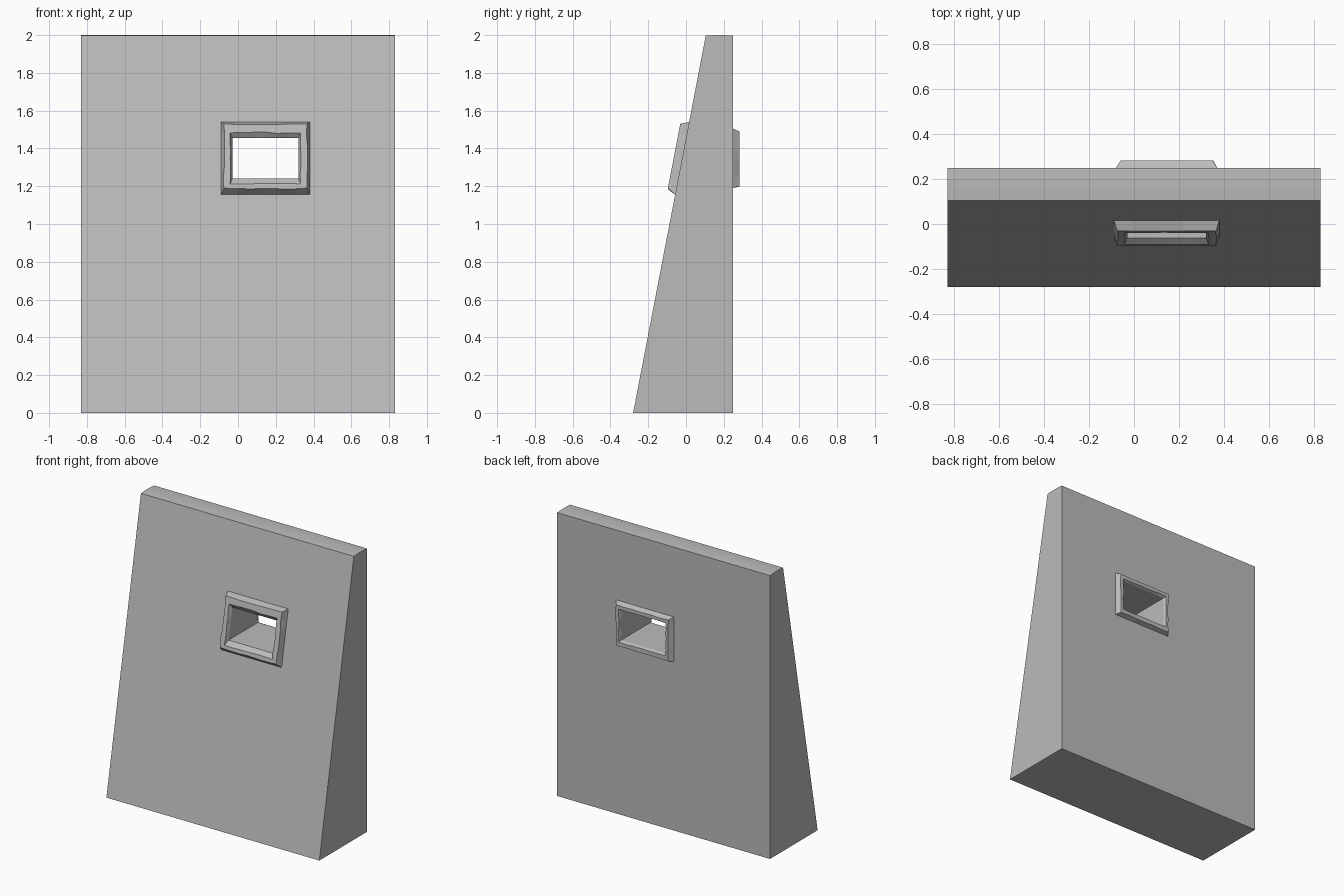
import bpy
import bmesh
import random

cube = bpy.data.objects.get("Cube")
if cube:
    bpy.data.objects.remove(cube, do_unlink=True)

random.seed(4)
SIDE_STEPS = 6

stone = bpy.data.materials.new("grey_stone")
stone.use_nodes = True
GREY = (0.5, 0.5, 0.5, 1)
stone.diffuse_color = GREY
stone.node_tree.nodes["Principled BSDF"].inputs["Base Color"].default_value = GREY


def front_y(depth):
    # Leaning front plane, pushed outward by depth
    return lambda z: -0.28 + 0.1925 * z - depth


def loop(x0, x1, z0, z1, y_of_z, wear=0.0):
    # Rectangular loop with chipped points between its corners
    corners = [(x0, z0), (x1, z0), (x1, z1), (x0, z1)]
    points = []
    for i, (ax, az) in enumerate(corners):
        bx, bz = corners[(i + 1) % 4]
        for s in range(SIDE_STEPS):
            t = s / SIDE_STEPS
            x, z = ax + (bx - ax) * t, az + (bz - az) * t
            if s and wear:
                shift = random.uniform(-wear, wear)
                x, z = (x, z + shift) if i % 2 == 0 else (x + shift, z)
            points.append((x, y_of_z(z), z))
    return points


def bridge(name, loops):
    # Skin consecutive loops with quads
    bm = bmesh.new()
    rings = [[bm.verts.new(p) for p in ring] for ring in loops]
    n = len(rings[0])
    for a, b in zip(rings, rings[1:]):
        for i in range(n):
            j = (i + 1) % n
            bm.faces.new((a[i], a[j], b[j], b[i]))
    mesh = bpy.data.meshes.new(name)
    bm.to_mesh(mesh)
    bm.free()
    mesh.materials.append(stone)
    obj = bpy.data.objects.new(name, mesh)
    bpy.context.collection.objects.link(obj)
    return obj


def wall_loop(t, top):
    # Wall outline at fraction t from the back plane to the leaning front
    return loop(-0.83, 0.83, 0, top,
                lambda z: 0.25 + (front_y(0)(z) - 0.25) * t)


# Loops shared between neighbouring parts
front_base = loop(-0.09, 0.38, 1.155, 1.54, front_y(0))
tunnel_front = loop(-0.03, 0.32, 1.24, 1.455, front_y(0.02))
tunnel_back = loop(-0.03, 0.32, 1.24, 1.455, lambda z: 0.265)
back_base = loop(-0.08, 0.37, 1.19, 1.505, lambda z: 0.25)

# Wedge-shaped wall with a slightly crowned top
wall = bridge("wall", [back_base, wall_loop(0, 1.997), wall_loop(0.33, 2),
                       wall_loop(0.67, 2), wall_loop(1, 1.997), front_base])

# Chipped frame on the leaning front
bridge("front_frame", [
    front_base,
    loop(-0.075, 0.365, 1.19, 1.53, front_y(0.045), 0.005),
    loop(-0.042, 0.332, 1.212, 1.483, front_y(0.045), 0.004),
    tunnel_front])

# Opening through the wall
bridge("window_tunnel", [tunnel_front, tunnel_back])

# Thinner chipped frame on the back
bridge("back_frame", [
    tunnel_back,
    loop(-0.038, 0.328, 1.232, 1.463, lambda z: 0.282, 0.004),
    loop(-0.06, 0.35, 1.2, 1.49, lambda z: 0.282, 0.004),
    back_base])
